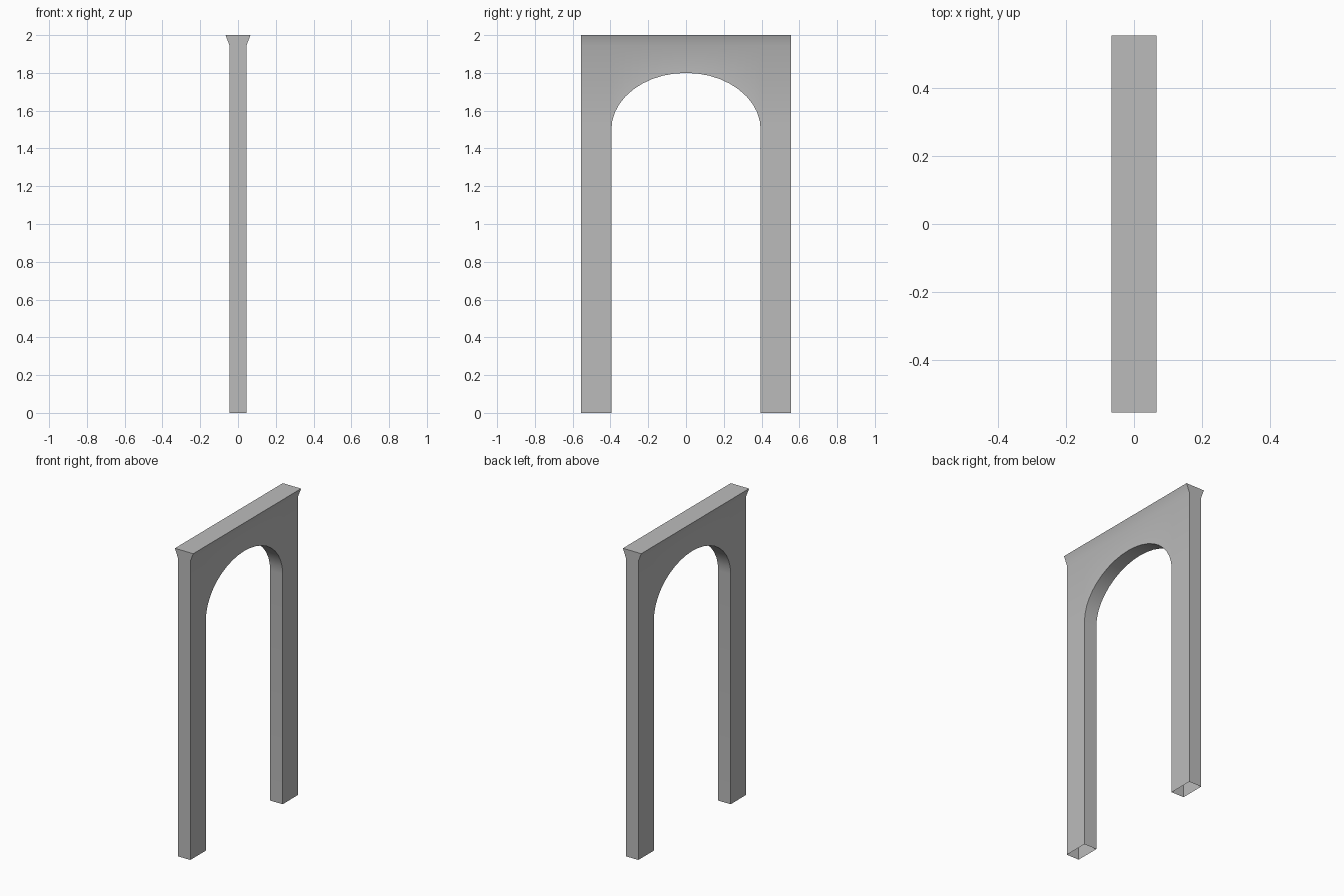
import bpy, bmesh, math

cube = bpy.data.objects.get("Cube")
if cube:
    bpy.data.objects.remove(cube)

OUTER, INNER = 0.555, 0.395        # half widths along y
SPRING, RISE = 1.5, 0.3            # start and height of the arch
SHOULDER, TOP = 1.945, 2.0         # flared cornice
HALF, FLARE = 0.045, 0.066         # half thickness along x
SEGMENTS = 20

stone = bpy.data.materials.new("grey stone")
stone.use_nodes = True
colour = (0.5, 0.5, 0.5, 1)
stone.diffuse_color = colour
stone.node_tree.nodes["Principled BSDF"].inputs["Base Color"].default_value = colour

# Arch opening, with a matching point above each on the shoulder line
angles = [math.pi * (1 - i / SEGMENTS) for i in range(SEGMENTS + 1)]
arch = [(INNER * math.cos(a), SPRING + RISE * math.sin(a)) for a in angles]
above = [(y, SHOULDER) for y, z in arch]

bm = bmesh.new()


def face(*points):
    bm.faces.new([bm.verts.new(p) for p in points])


def panel(x, *outline):
    face(*[(x, y, z) for y, z in outline])


# Two wall sides with their cornice slopes
for side in (-1, 1):
    x, lip = side * HALF, side * FLARE
    for i in range(SEGMENTS):
        panel(x, arch[i], arch[i + 1], above[i + 1], above[i])
    for s in (-1, 1):
        a, b = s * OUTER, s * INNER
        panel(x, (a, 0), (b, 0), (b, SPRING), (a, SPRING))
        panel(x, (a, SPRING), (b, SPRING), (b, SHOULDER), (a, SHOULDER))
    edge = [-OUTER] + [y for y, z in above] + [OUTER]
    for a, b in zip(edge, edge[1:]):
        face((x, a, SHOULDER), (x, b, SHOULDER), (lip, b, TOP), (lip, a, TOP))

# Inside of the opening, left open underneath the legs
reveal = [(-INNER, 0)] + arch + [(INNER, 0)]
for (a, z), (b, w) in zip(reveal, reveal[1:]):
    face((-HALF, a, z), (HALF, a, z), (HALF, b, w), (-HALF, b, w))

# Outer ends and flat top
for y in (-OUTER, OUTER):
    profile = [(HALF, 0), (HALF, SPRING), (HALF, SHOULDER), (FLARE, TOP)]
    for (a, z), (b, w) in zip(profile, profile[1:]):
        face((-a, y, z), (a, y, z), (b, y, w), (-b, y, w))
for a, b in zip(edge, edge[1:]):
    face((-FLARE, a, TOP), (FLARE, a, TOP), (FLARE, b, TOP), (-FLARE, b, TOP))

bmesh.ops.remove_doubles(bm, verts=bm.verts, dist=0.0001)
bmesh.ops.recalc_face_normals(bm, faces=bm.faces)
mesh = bpy.data.meshes.new("archway")
bm.to_mesh(mesh)
bm.free()
mesh.materials.append(stone)

archway = bpy.data.objects.new("archway", mesh)
bpy.context.collection.objects.link(archway)
bpy.context.view_layer.objects.active = archway
archway.select_set(True)
bpy.ops.object.shade_smooth_by_angle(angle=math.radians(30))
